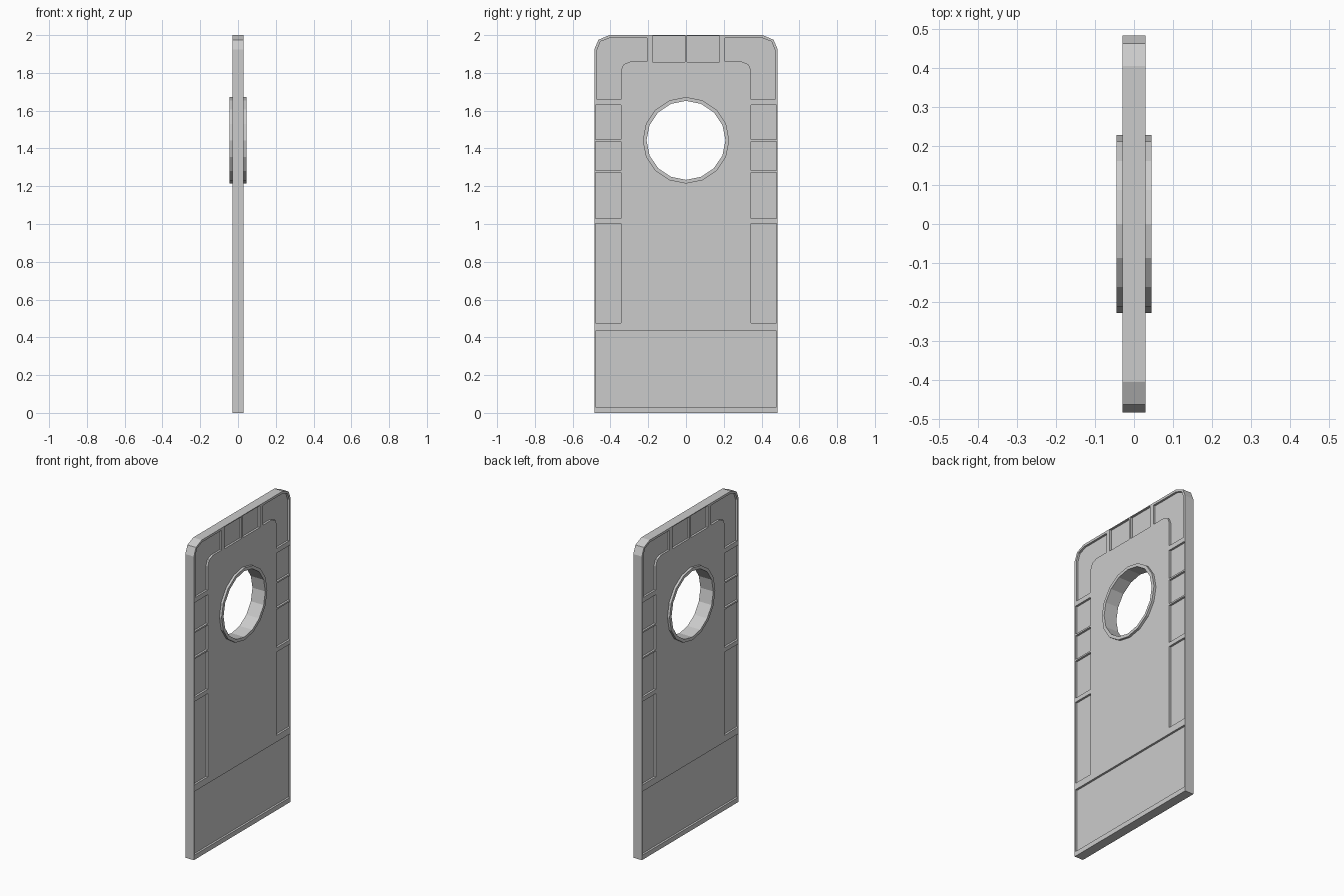
import bpy, bmesh, math

if "Cube" in bpy.data.objects:
    bpy.data.objects.remove(bpy.data.objects["Cube"])

HALF = 0.03      # half thickness of the slab
DEPTH = 0.013    # depth of the recessed panels
HOLE_Z, SIDES = 1.443, 16


def prism(bm, pts, x0, x1):
    """Extrude a (y, z) outline from x0 to x1."""
    a = [bm.verts.new((x0, y, z)) for y, z in pts]
    b = [bm.verts.new((x1, y, z)) for y, z in pts]
    bm.faces.new(a)
    bm.faces.new(b[::-1])
    n = len(pts)
    for i in range(n):
        j = (i + 1) % n
        bm.faces.new((a[i], b[i], b[j], a[j]))


def finish(bm, name):
    bmesh.ops.recalc_face_normals(bm, faces=bm.faces)
    me = bpy.data.meshes.new(name)
    bm.to_mesh(me)
    bm.free()
    ob = bpy.data.objects.new(name, me)
    bpy.context.collection.objects.link(ob)
    return ob


def rect(y0, y1, z0, z1):
    return [(y0, z0), (y1, z0), (y1, z1), (y0, z1)]


def circle(r):
    return [(r * math.cos(2 * math.pi * i / SIDES),
             HOLE_Z + r * math.sin(2 * math.pi * i / SIDES)) for i in range(SIDES)]


def flip(pts):
    return [(-y, z) for y, z in pts]


# Door slab with clipped top corners
edge = [(0.485, 0), (0.485, 1.925), (0.464, 1.975), (0.406, 2.0)]
bm = bmesh.new()
prism(bm, edge + flip(edge)[::-1], -HALF, HALF)
door = finish(bm, "door_slab")

# Recess outlines: side cells, top cells and the L-shaped corners
half_cells = [rect(0.345, 0.48, a, b) for a, b in
              ((0.475, 1.003), (1.03, 1.272), (1.282, 1.437), (1.447, 1.63))]
half_cells.append(rect(0.006, 0.178, 1.857, 1.995))
half_cells.append([(0.345, 1.66), (0.471, 1.66), (0.471, 1.92), (0.453, 1.966),
                   (0.402, 1.985), (0.206, 1.985), (0.206, 1.86), (0.295, 1.86),
                   (0.331, 1.845), (0.345, 1.81)])
outlines = half_cells + [flip(c) for c in half_cells]
outlines.append(rect(-0.48, 0.48, 0.03, 0.433))   # kick panel

# Cut the recesses into both faces, plus the window opening
bm = bmesh.new()
for pts in outlines:
    for s in (-1, 1):
        prism(bm, pts, s * (HALF - DEPTH), s * 0.06)
prism(bm, circle(0.219), -0.1, 0.1)
cutter = finish(bm, "recess_cutter")
cutter.hide_render = True
mod = door.modifiers.new("recesses", 'BOOLEAN')
mod.operation = 'DIFFERENCE'
mod.solver = 'EXACT'
mod.object = cutter
bpy.context.view_layer.objects.active = door
door.select_set(True)
bpy.ops.object.modifier_apply(modifier=mod.name)
bpy.data.objects.remove(cutter)

# Window ring standing proud of both faces
bm = bmesh.new()
loops = [[bm.verts.new((x, y, z)) for y, z in circle(r)]
         for r, x in ((0.229, -0.045), (0.229, 0.045), (0.209, 0.045), (0.209, -0.045))]
for k in range(4):
    a, b = loops[k], loops[(k + 1) % 4]
    for i in range(SIDES):
        j = (i + 1) % SIDES
        bm.faces.new((a[i], a[j], b[j], b[i]))
finish(bm, "window_ring")
